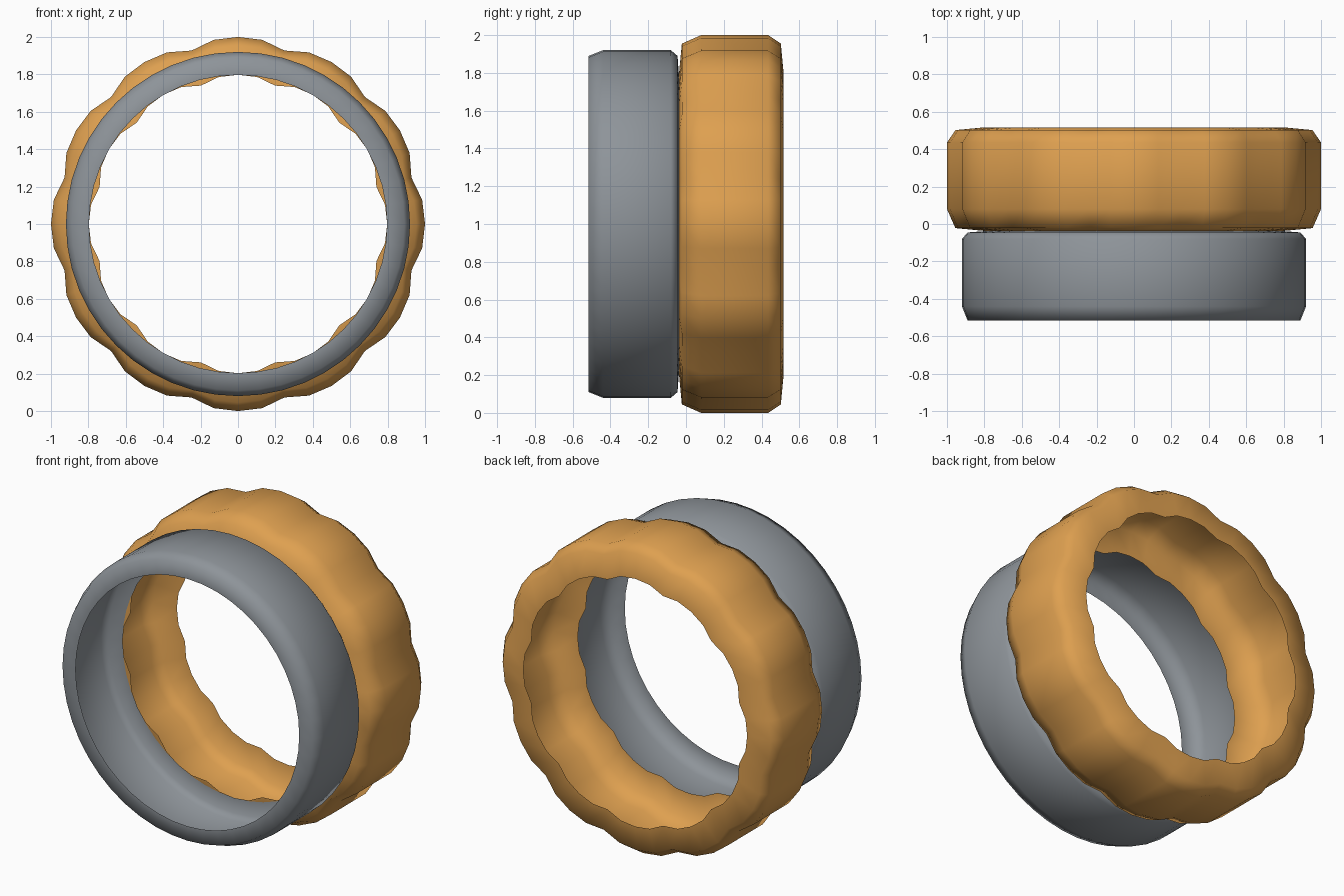
import bpy, bmesh
from math import sin, cos, pi

cube = bpy.data.objects.get("Cube")
if cube:
    bpy.data.objects.remove(cube, do_unlink=True)

SEGMENTS = 48
CENTRE_Z = 1.0


def make_material(name, rgb):
    mat = bpy.data.materials.new(name)
    mat.use_nodes = True
    mat.diffuse_color = (*rgb, 1)
    mat.node_tree.nodes["Principled BSDF"].inputs["Base Color"].default_value = (*rgb, 1)
    return mat


def make_ring(name, profile, scales, mat):
    """Sweep a (radius, y) profile round the y axis, scaling each step by the repeating scales."""
    bm = bmesh.new()
    rows = []
    for i in range(SEGMENTS):
        a = 2 * pi * i / SEGMENTS
        s = scales[i % len(scales)]
        rows.append([bm.verts.new((r * s * sin(a), y, CENTRE_Z + r * s * cos(a)))
                     for r, y in profile])
    for i, row in enumerate(rows):
        nxt = rows[(i + 1) % SEGMENTS]
        for j in range(len(profile) - 1):
            face = bm.faces.new((row[j], nxt[j], nxt[j + 1], row[j + 1]))
            face.smooth = True
    mesh = bpy.data.meshes.new(name)
    bm.to_mesh(mesh)
    bm.free()
    mesh.materials.append(mat)
    obj = bpy.data.objects.new(name, mesh)
    bpy.context.collection.objects.link(obj)
    return obj


grey = make_material("steel grey", (0.27, 0.295, 0.32))
gold = make_material("warm gold", (0.73, 0.35, 0.08))

# Plain front ring: open channel with inward flanges
make_ring("front_ring",
          [(0.797, -0.515), (0.89, -0.515), (0.92, -0.44),
           (0.92, -0.08), (0.89, -0.045), (0.797, -0.038)],
          [1.0], grey)

# Scalloped back ring: twelve lobes, four steps per lobe
make_ring("scalloped_back_ring",
          [(0.798, -0.037), (0.955, -0.022), (1.0, 0.08),
           (1.0, 0.435), (0.955, 0.502), (0.798, 0.517)],
          [1.0, 0.993, 0.96, 0.993], gold)
